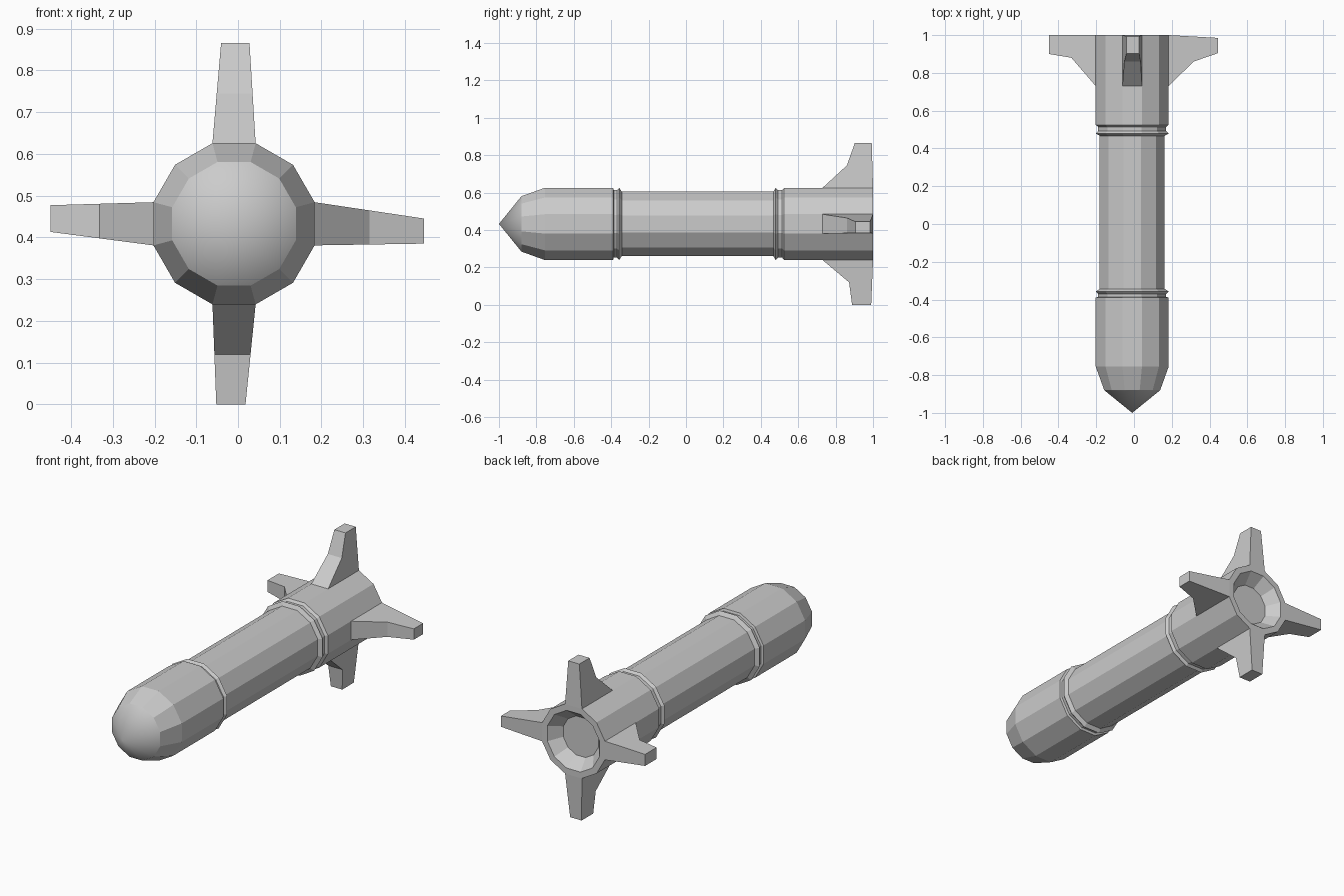
import bpy, bmesh, math

if "Cube" in bpy.data.objects:
    bpy.data.objects.remove(bpy.data.objects["Cube"])

CX, CZ = -0.0095, 0.4325   # body axis
SIDES = 12
A = 0.193                  # centre-to-flat radius of the thick sections


def finish(bm, name):
    bmesh.ops.recalc_face_normals(bm, faces=bm.faces)
    me = bpy.data.meshes.new(name)
    bm.to_mesh(me)
    bm.free()
    ob = bpy.data.objects.new(name, me)
    bpy.context.collection.objects.link(ob)
    return ob


def lathe(name, profile, smooth_bands=()):
    """Turn (y, flat radius) points about the body axis; radius 0 makes a tip."""
    bm = bmesh.new()
    rings = []
    for y, r in profile:
        if r == 0:
            rings.append([bm.verts.new((CX, y, CZ))] * SIDES)
            continue
        R = r / math.cos(math.pi / SIDES)
        angs = [2 * math.pi * (i + 0.5) / SIDES for i in range(SIDES)]
        rings.append([bm.verts.new((CX + R * math.cos(a), y, CZ + R * math.sin(a))) for a in angs])
    for b, (p, q) in enumerate(zip(rings, rings[1:])):
        for i in range(SIDES):
            j = (i + 1) % SIDES
            f = bm.faces.new(list(dict.fromkeys((p[i], p[j], q[j], q[i]))))
            f.smooth = b in smooth_bands
    return finish(bm, name)


def fin(name, angle, mid, tip, shift, half):
    """Fin grown from one flat of the tail: mid (radius, front y), tip (radius, front y, rear y)."""
    a = math.radians(angle)
    out, lat = (math.cos(a), math.sin(a)), (-math.sin(a), math.cos(a))
    bm = bmesh.new()
    rings = []
    for r, y0 in ((A, 0.73), mid, tip[:2]):
        t = (r - A) / (tip[0] - A)
        w = 0.0517 + (half - 0.0517) * t
        y1 = 1 + (tip[2] - 1) * t
        ring = []
        for s, y in ((-w, y0), (w, y0), (w, y1), (-w, y1)):
            s += shift * t
            ring.append(bm.verts.new((CX + out[0] * r + lat[0] * s, y,
                                      CZ + out[1] * r + lat[1] * s)))
        rings.append(ring)
    for p, q in zip(rings, rings[1:]):
        for i in range(4):
            j = (i + 1) % 4
            bm.faces.new((p[i], p[j], q[j], q[i]))
    bm.faces.new(rings[-1])
    return finish(bm, name)


# Nose section with softly shaded tip
lathe("nose_section", [(-1, 0), (-0.88, 0.148), (-0.755, A), (-0.39, A)], smooth_bands=(0,))

# Grooved collars either side of the slim shaft
lathe("front_collar", [(-0.39, A), (-0.386, 0.18), (-0.37, 0.18), (-0.357, A), (-0.343, 0.172)])
lathe("shaft", [(-0.343, 0.172), (0.467, 0.172)])
lathe("rear_collar", [(0.467, 0.172), (0.479, A), (0.492, 0.18), (0.514, 0.18), (0.525, A)])

# Tail section with recessed nozzle
lathe("tail_section", [(0.525, A), (1, A), (1, 0.16), (0.935, 0.108), (0.935, 0)])

# Four slightly uneven fins
fin("right_fin", 0, (0.325, 0.86), (0.4555, 0.905, 0.985), -0.0175, 0.030)
fin("top_fin", 90, (0.3125, 0.86), (0.4335, 0.903, 0.993), -0.003, 0.034)
fin("left_fin", 180, (0.322, 0.88), (0.4395, 0.90, 1.0), -0.0125, 0.032)
fin("bottom_fin", 270, (0.3125, 0.872), (0.4325, 0.888, 0.99), -0.0075, 0.035)
